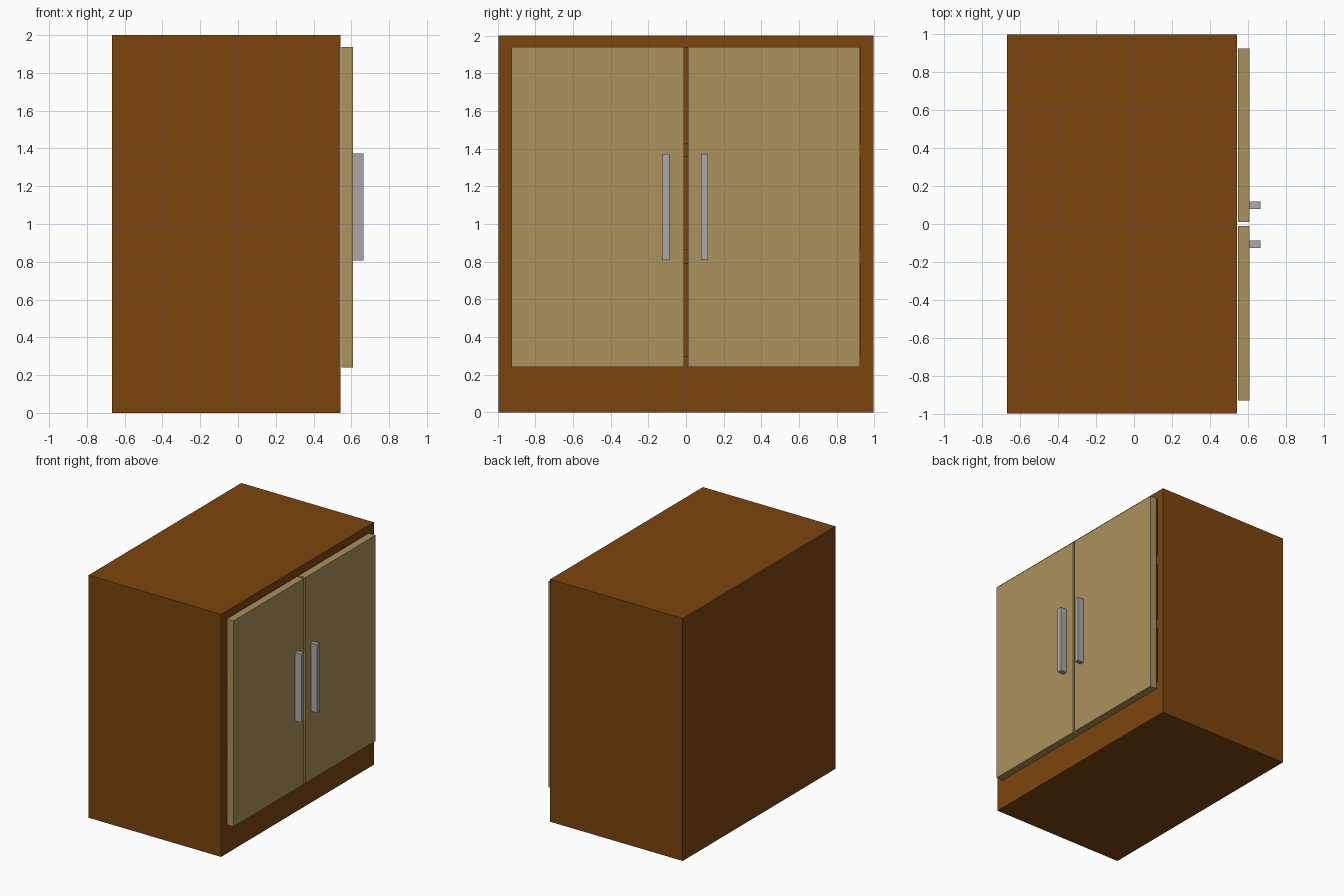
import bpy, bmesh
from mathutils import Vector

if "Cube" in bpy.data.objects:
    bpy.data.objects.remove(bpy.data.objects["Cube"])


def material(name, rgb):
    m = bpy.data.materials.new(name)
    m.diffuse_color = (*rgb, 1)
    m.use_nodes = True
    m.node_tree.nodes["Principled BSDF"].inputs["Base Color"].default_value = m.diffuse_color
    return m


BROWN = material("brown wood", (0.202, 0.060, 0.004))
TAN = material("tan wood", (0.407, 0.287, 0.107))
GREY = material("grey metal", (0.40, 0.40, 0.40))


def box_mesh(lo, hi):
    lo, hi = Vector(lo), Vector(hi)
    bm = bmesh.new()
    bmesh.ops.create_cube(bm, size=1)
    for v in bm.verts:
        v.co = Vector(((lo[i] + hi[i]) / 2 + v.co[i] * (hi[i] - lo[i]) for i in range(3)))
    return bm


def finish(bm, name, mat):
    bmesh.ops.recalc_face_normals(bm, faces=bm.faces)
    me = bpy.data.meshes.new(name)
    bm.to_mesh(me)
    bm.free()
    me.materials.append(mat)
    ob = bpy.data.objects.new(name, me)
    bpy.context.collection.objects.link(ob)
    return ob


def box(name, lo, hi, mat):
    return finish(box_mesh(lo, hi), name, mat)


# Carcass: one solid with an open compartment sunk into its +x side
BACK, FRONT = -0.667, 0.542
INNER_Y, FLOOR, CEILING, INNER_BACK = 0.927, 0.30, 1.934, -0.60
bm = box_mesh((BACK, -0.995, 0), (FRONT, 0.995, 2))
bm.normal_update()
face = max(bm.faces, key=lambda f: f.normal.x)
bmesh.ops.inset_region(bm, faces=[face], thickness=0.05)
for v in face.verts:
    v.co.y = INNER_Y if v.co.y > 0 else -INNER_Y
    v.co.z = CEILING if v.co.z > 1 else FLOOR
result = bmesh.ops.extrude_face_region(bm, geom=[face])
for v in (g for g in result["geom"] if isinstance(g, bmesh.types.BMVert)):
    v.co.x = INNER_BACK
if face.is_valid:
    bmesh.ops.delete(bm, geom=[face], context='FACES_ONLY')
finish(bm, "cabinet_body", BROWN)

# Two shelves hidden behind the doors
for name, z in (("lower_shelf", 0.79), ("upper_shelf", 1.355)):
    box(name, (INNER_BACK, -INNER_Y, z), (FRONT - 0.005, INNER_Y, z + 0.075), BROWN)

# Pair of doors, standing just off the carcass, with bar handles
for name, door_y, handle_y in (("left", (-0.927, -0.01), (-0.125, -0.087)),
                               ("right", (0.01, 0.923), (0.080, 0.117))):
    box(name + "_door", (0.547, door_y[0], 0.24), (0.608, door_y[1], 1.938), TAN)
    box(name + "_handle", (0.608, handle_y[0], 0.808), (0.665, handle_y[1], 1.372), GREY)
